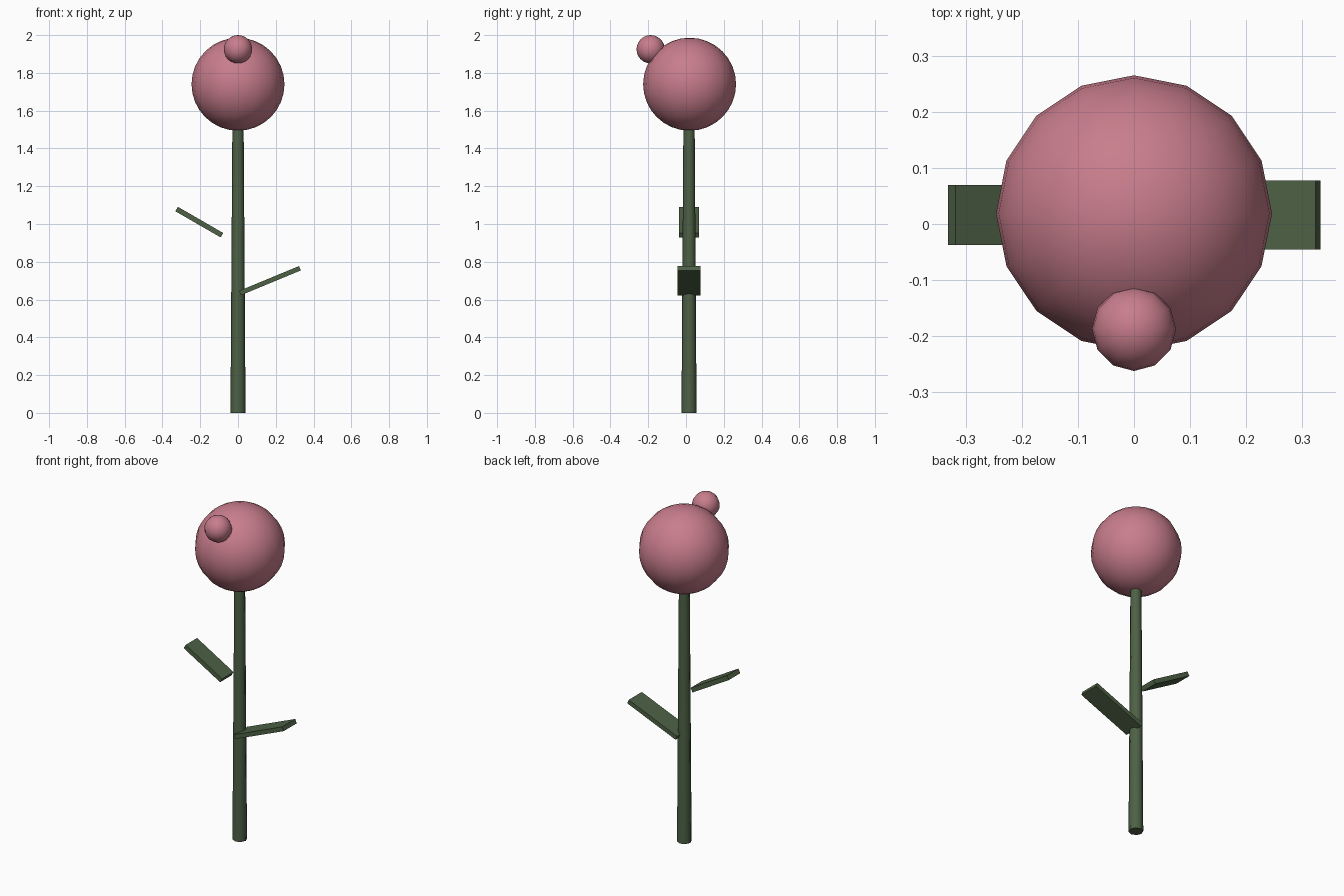
import bpy
import math

cube = bpy.data.objects.get("Cube")
if cube:
    bpy.data.objects.remove(cube, do_unlink=True)

AXIS_Y = 0.016


def make_material(name, rgb):
    mat = bpy.data.materials.new(name)
    mat.use_nodes = True
    color = (*rgb, 1.0)
    mat.diffuse_color = color
    mat.node_tree.nodes["Principled BSDF"].inputs["Base Color"].default_value = color
    return mat


def finish(name, mat, smooth=True):
    obj = bpy.context.object
    obj.name = name
    obj.data.materials.append(mat)
    if smooth:
        bpy.ops.object.shade_smooth_by_angle(angle=math.radians(50))
    return obj


def ball(name, radius, location, sides, mat):
    bpy.ops.mesh.primitive_uv_sphere_add(
        segments=sides, ring_count=sides, radius=radius, location=location)
    return finish(name, mat)


def leaf(name, center_x, center_z, size, tilt, mat):
    bpy.ops.mesh.primitive_cube_add(
        size=1, location=(center_x, AXIS_Y, center_z),
        rotation=(0, math.radians(tilt), 0))
    bpy.context.object.scale = size
    return finish(name, mat, smooth=False)


pink = make_material("dusty pink", (0.578, 0.205, 0.262))
green = make_material("leaf green", (0.075, 0.120, 0.060))

# Tapered stem
bpy.ops.mesh.primitive_cone_add(
    vertices=8, radius1=0.04, radius2=0.03, depth=1.5,
    location=(0, AXIS_Y, 0.75))
finish("stem", green)

# Slab leaves, rising outward on each side
leaf("left_leaf", 0.169, 0.70, (0.344, 0.123, 0.025), -22.5, green)
leaf("right_leaf", -0.205, 1.01, (0.277, 0.107, 0.027), 30, green)

# Flower head and the small bud on its front
ball("flower_head", 0.246, (0, AXIS_Y + 0.003, 1.74), 16, pink)
ball("bud", 0.075, (0, -0.187, 1.925), 12, pink)
